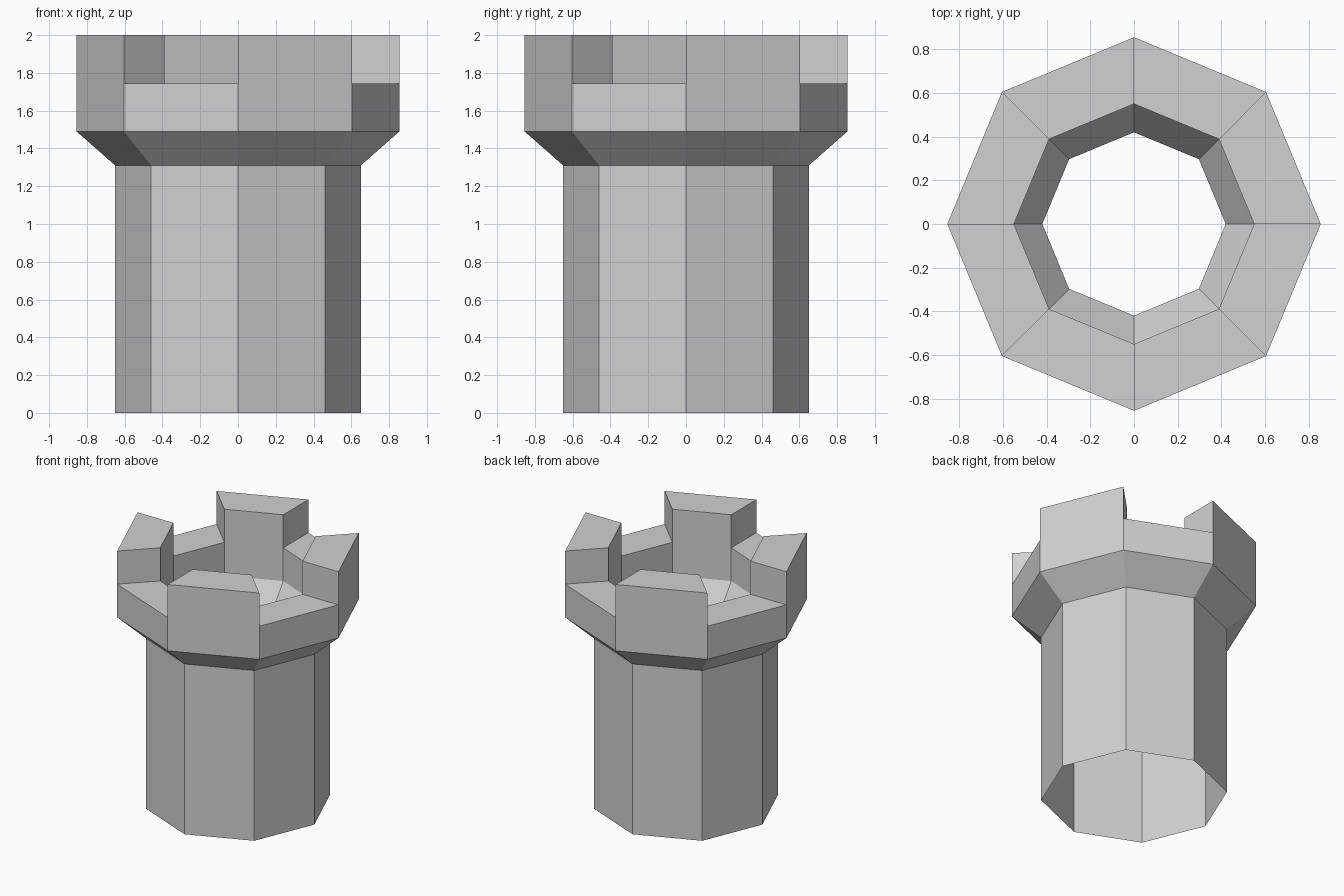
import bpy, bmesh, math

SIDES = 8
R_SHAFT, R_PARAPET = 0.65, 0.855      # outer radii
R_HOLE, R_INNER = 0.42, 0.55          # inner radii
Z_SHAFT, Z_CORBEL, Z_CRENEL, Z_TOP = 1.31, 1.49, 1.745, 2.0

cube = bpy.data.objects.get("Cube")
if cube:
    bpy.data.objects.remove(cube, do_unlink=True)

stone = bpy.data.materials.new("grey stone")
stone.use_nodes = True
GREY = (0.64, 0.64, 0.64, 1)
stone.diffuse_color = GREY
stone.node_tree.nodes["Principled BSDF"].inputs["Base Color"].default_value = GREY


def point(r, z, corner):
    a = math.tau * corner / SIDES
    return (r * math.cos(a), r * math.sin(a), z)


def finish(name, bm):
    bmesh.ops.remove_doubles(bm, verts=bm.verts, dist=0.0001)
    mesh = bpy.data.meshes.new(name)
    bm.to_mesh(mesh)
    bm.free()
    mesh.materials.append(stone)
    obj = bpy.data.objects.new(name, mesh)
    bpy.context.collection.objects.link(obj)


def sweep(bm, profile, side):
    """Carry a (radius, height) profile across one side of the octagon."""
    for (r0, z0), (r1, z1) in zip(profile, profile[1:]):
        corners = [point(r0, z0, side), point(r0, z0, side + 1),
                   point(r1, z1, side + 1), point(r1, z1, side)]
        bm.faces.new([bm.verts.new(c) for c in corners])


def ring(name, profile):
    bm = bmesh.new()
    for side in range(SIDES):
        sweep(bm, profile, side)
    finish(name, bm)


# Open shaft, flared corbel and the sloping ledge inside
ring("tower_shaft", [(R_SHAFT, 0), (R_SHAFT, Z_SHAFT)])
ring("flared_corbel", [(R_SHAFT, Z_SHAFT), (R_PARAPET, Z_CORBEL)])
ring("inner_ledge", [(R_INNER, Z_CORBEL), (R_HOLE, Z_SHAFT)])

# Parapet with alternating merlons and gaps
bm = bmesh.new()
for side in range(SIDES):
    merlon = side % 2 == 0
    top = Z_TOP if merlon else Z_CRENEL
    sweep(bm, [(R_PARAPET, Z_CORBEL), (R_PARAPET, top),
               (R_INNER, top), (R_INNER, Z_CORBEL)], side)
    if merlon:
        # Merlon end faces
        for corner in (side, side + 1):
            cheek = [point(R_INNER, Z_CRENEL, corner), point(R_PARAPET, Z_CRENEL, corner),
                     point(R_PARAPET, Z_TOP, corner), point(R_INNER, Z_TOP, corner)]
            if corner != side:
                cheek.reverse()
            bm.faces.new([bm.verts.new(c) for c in cheek])
finish("battlement_parapet", bm)
